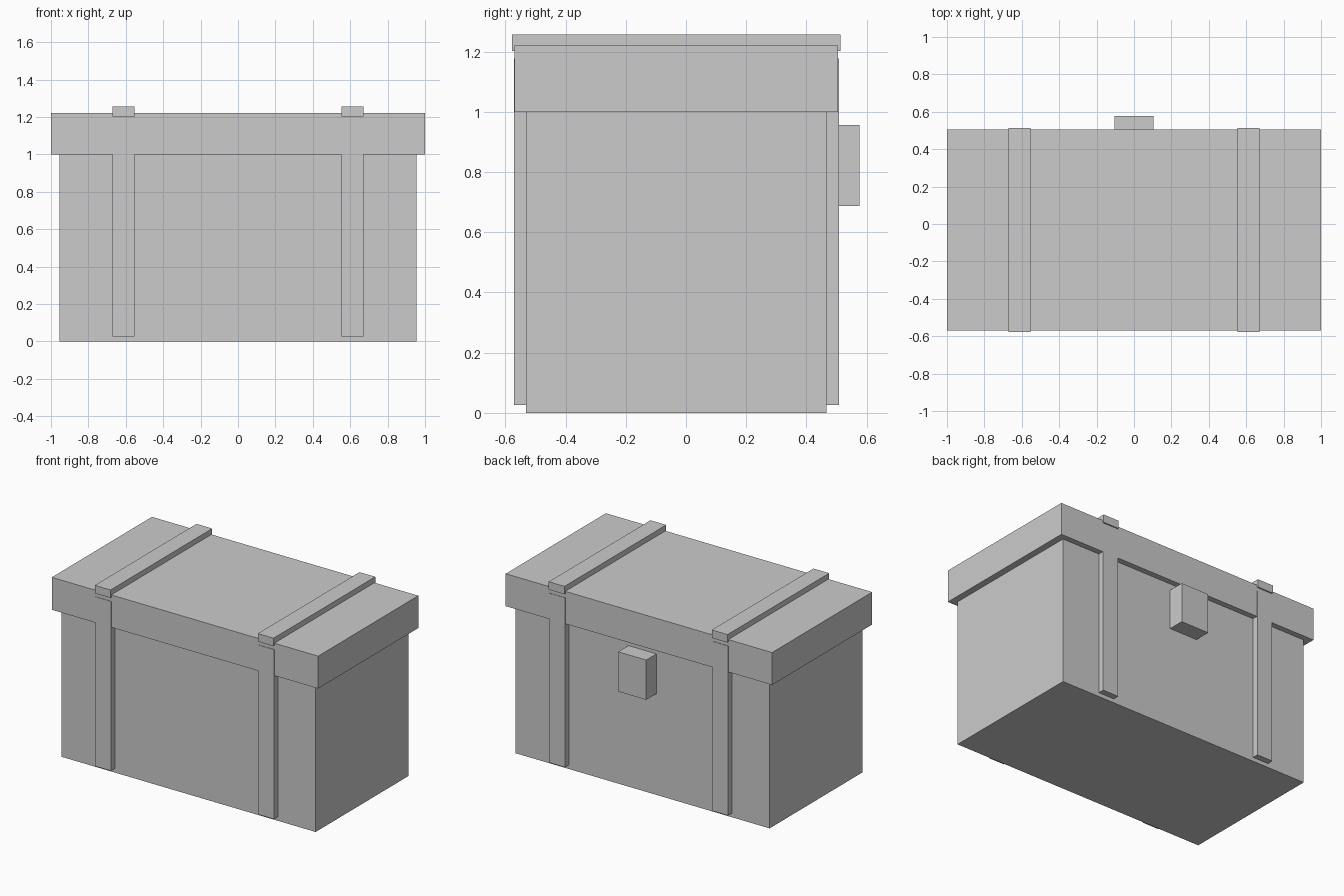
import bpy

if "Cube" in bpy.data.objects:
    bpy.data.objects.remove(bpy.data.objects["Cube"])

CY = -0.032  # y centre of the chest; the latch offsets it from the origin


def box(name, x, y, z):
    """Box from (min, max) ranges on each axis."""
    bpy.ops.mesh.primitive_cube_add(
        size=1, location=[(r[0] + r[1]) / 2 for r in (x, y, z)])
    ob = bpy.context.object
    ob.name = name
    ob.scale = [r[1] - r[0] for r in (x, y, z)]
    bpy.ops.object.transform_apply(location=False, rotation=False, scale=True)
    return ob


# Chest body and overhanging lid
box("chest_body", (-0.955, 0.955), (CY - 0.499, CY + 0.499), (0, 1.0))
box("lid", (-1, 1), (CY - 0.537, CY + 0.537), (1.0, 1.22))

# Straps: one across the lid and one down the front and back, on each side
for side, sx in (("left", -0.612), ("right", 0.612)):
    xr = (sx - 0.059, sx + 0.059)
    box(f"lid_strap_{side}", xr, (CY - 0.5455, CY + 0.5455), (1.203, 1.257))
    for face, s in (("front", -1), ("back", 1)):
        yr = sorted((CY + s * 0.48, CY + s * 0.54))
        box(f"{face}_strap_{side}", xr, yr, (0.027, 1.177))

# Latch on the back face
box("latch", (-0.105, 0.105), (0.46, 0.577), (0.687, 0.957))
